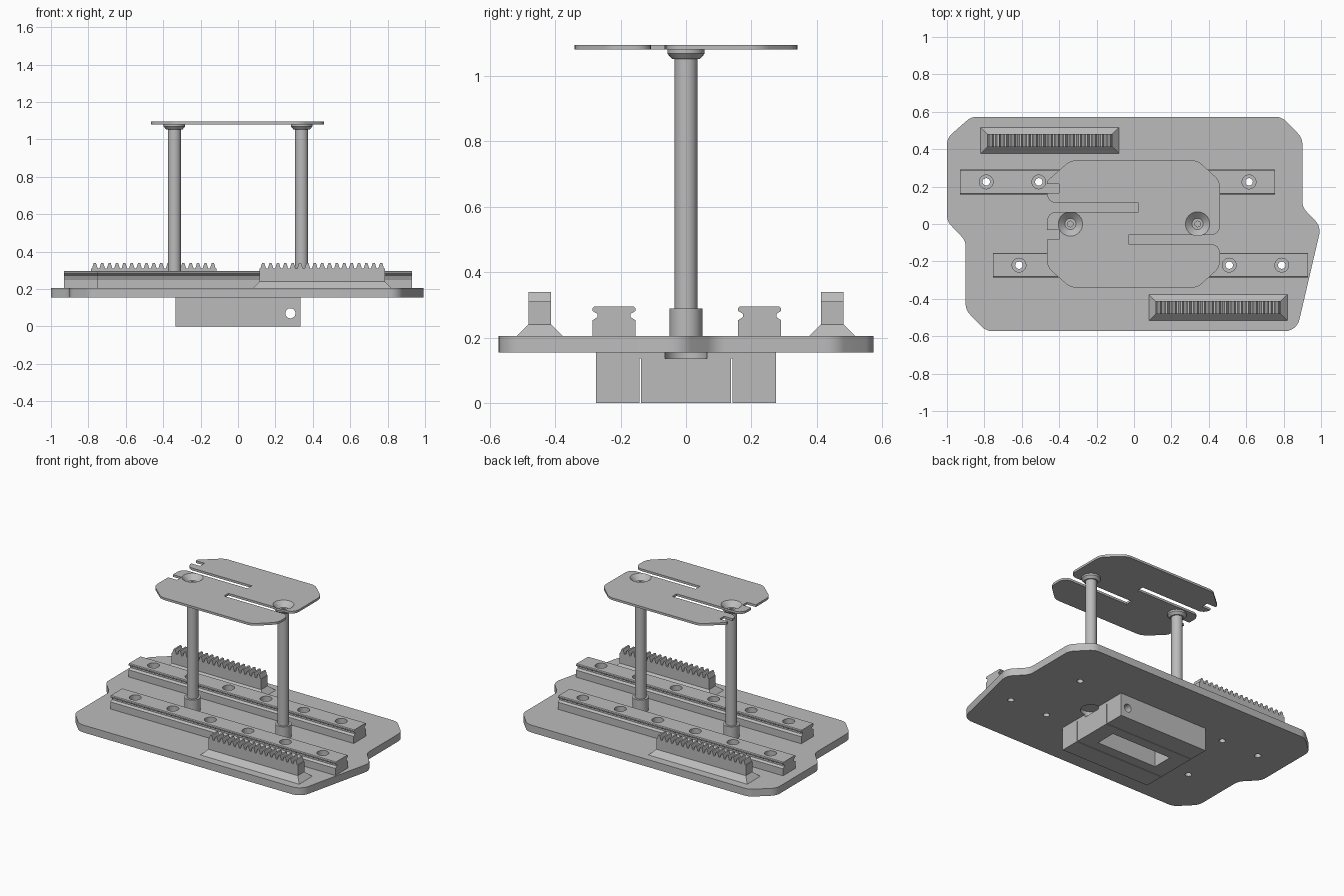
import bpy, bmesh, math
from mathutils import Vector, Matrix

cube = bpy.data.objects.get("Cube")
if cube:
    bpy.data.objects.remove(cube, do_unlink=True)

grey = bpy.data.materials.new("light_grey")
grey.use_nodes = True
GREY = (0.5, 0.5, 0.5, 1)
grey.diffuse_color = GREY
grey.node_tree.nodes["Principled BSDF"].inputs["Base Color"].default_value = GREY


def make(name, bm):
    bmesh.ops.recalc_face_normals(bm, faces=bm.faces)
    me = bpy.data.meshes.new(name)
    bm.to_mesh(me)
    bm.free()
    me.materials.append(grey)
    ob = bpy.data.objects.new(name, me)
    bpy.context.collection.objects.link(ob)
    return ob


def select(ob):
    bpy.ops.object.select_all(action='DESELECT')
    ob.select_set(True)
    bpy.context.view_layer.objects.active = ob


def smooth(ob):
    select(ob)
    bpy.ops.object.shade_smooth_by_angle(angle=math.radians(30))


def fillet(points, steps=6):
    """Round each (x, y, radius) corner of a closed outline."""
    out = []
    for i, (x, y, r) in enumerate(points):
        p = Vector((x, y))
        a = (Vector(points[i - 1][:2]) - p).normalized()
        b = (Vector(points[(i + 1) % len(points)][:2]) - p).normalized()
        if r == 0:
            out.append(p)
            continue
        half = a.angle(b) / 2
        t = r / math.tan(half)
        centre = p + (a + b).normalized() * (r / math.sin(half))
        start, end = p + a * t - centre, p + b * t - centre
        turn = start.angle_signed(end)
        for k in range(steps + 1):
            ang = -turn * k / steps
            c, s = math.cos(ang), math.sin(ang)
            out.append(centre + Vector((start.x * c - start.y * s, start.x * s + start.y * c)))
    return out


def extrude(name, outline, origin, u, v, w):
    """Sweep a flat outline lying in u, v along w."""
    bm = bmesh.new()
    o, u, v = Vector(origin), Vector(u), Vector(v)
    face = bm.faces.new([bm.verts.new(o + u * p[0] + v * p[1]) for p in outline])
    geo = bmesh.ops.extrude_face_region(bm, geom=[face])["geom"]
    bmesh.ops.translate(bm, vec=Vector(w), verts=[g for g in geo if isinstance(g, bmesh.types.BMVert)])
    return make(name, bm)


def slab(name, outline, z0, z1):
    return extrude(name, outline, (0, 0, z0), (1, 0, 0), (0, 1, 0), (0, 0, z1 - z0))


def box(name, x0, x1, y0, y1, z0, z1):
    return slab(name, [(x0, y0), (x1, y0), (x1, y1), (x0, y1)], z0, z1)


def rod(bm, r, a, b, n=32):
    a, b = Vector(a), Vector(b)
    rot = (b - a).to_track_quat('Z', 'Y').to_matrix().to_4x4()
    bmesh.ops.create_cone(bm, cap_ends=True, segments=n, radius1=r, radius2=r,
                          depth=(b - a).length, matrix=Matrix.Translation((a + b) / 2) @ rot)


def cut(ob, cutter):
    mod = ob.modifiers.new("cut", 'BOOLEAN')
    mod.operation, mod.solver, mod.object = 'DIFFERENCE', 'EXACT', cutter
    select(ob)
    bpy.ops.object.modifier_apply(modifier=mod.name)
    bpy.data.objects.remove(cutter, do_unlink=True)


def rods(*specs):
    bm = bmesh.new()
    for r, a, b in specs:
        rod(bm, r, a, b)
    return make("cutter", bm)


POSTS = (-0.34, 0.34)
BASE, TOP = 0.155, 0.205
RAIL_TOP = 0.295
PITCH = 0.281
rails = {"back_rail": (0.225, -0.93, 0.755), "front_rail": (-0.22, -0.755, 0.93)}
holes = {n: [x0 + 0.14 + PITCH * i for i in range(6)] for n, (y, x0, x1) in rails.items()}

# Base plate: half outline, repeated with a half turn
half = [(-1, 0.46, .08), (-0.87, 0.573, .08), (0.79, 0.573, .08), (0.9, 0.46, .08), (0.9, 0.09, .08)]
base = slab("base_plate", fillet(half + [(1, -0.015, .08)] +
            [(-x, -y, r) for x, y, r in half[1:]] + [(-1, 0.015, .08)]), BASE, TOP)
drill = [(0.02, (x, rails[n][0], 0.1), (x, rails[n][0], 0.25))
         for n in rails for x in holes[n] if abs(x) > 0.36]
cut(base, rods(*drill, *[(0.065, (x, 0, 0.13), (x, 0, 0.18)) for x in POSTS]))
smooth(base)

# Guide rails with grooved sides and counterbored holes
side = [(0.066, TOP), (0.066, 0.253), (0.051, 0.263), (0.051, 0.273),
        (0.066, 0.282), (0.066, 0.29), (0.061, RAIL_TOP)]
profile = side + [(-y, z) for y, z in reversed(side)]
for name, (y, x0, x1) in rails.items():
    rail = extrude(name, profile, (x0, y, 0), (0, 1, 0), (0, 0, 1), (x1 - x0, 0, 0))
    cut(rail, rods(*[(0.02, (x, y, 0.19), (x, y, 0.32)) for x in holes[name]]))
    cut(rail, rods(*[(0.037, (x, y, 0.25), (x, y, 0.32)) for x in holes[name]]))
    smooth(rail)

# Toothed racks on sloped feet
TEETH, LENGTH = 17, 0.67
for name, x0, y in (("back_rack", -0.785, 0.447), ("front_rack", 0.115, -0.447)):
    step = LENGTH / TEETH
    outline = [(0, 0.24), (0, 0.31)]
    for i in range(TEETH):
        outline += [((i + f) * step, z) for f, z in ((.12, .31), (.36, .34), (.64, .34), (.88, .31))]
    outline += [(LENGTH, 0.31), (LENGTH, 0.24)]
    extrude(name, outline, (x0, y - 0.035, 0), (1, 0, 0), (0, 0, 1), (0, 0.07, 0))
    foot = box(name + "_foot", x0 - 0.035, x0 + LENGTH + 0.035, y - 0.07, y + 0.07, TOP, 0.24)
    mid = x0 + LENGTH / 2
    for v in foot.data.vertices:
        if v.co.z > 0.22:
            v.co.x -= math.copysign(0.035, v.co.x - mid)
            v.co.y -= math.copysign(0.035, v.co.y - y)

# Block under the plate: pocket, slits, cross hole and post recesses
block = box("lower_block", -0.335, 0.333, -0.275, 0.275, 0, BASE)
cut(block, box("cutter", -0.225, 0.225, -0.07, 0.07, -0.05, 0.137))
for y in (-0.14, 0.14):
    cut(block, box("cutter", -0.5, 0.5, y - 0.002, y + 0.002, -0.05, 0.137))
cut(block, rods((0.027, (0.28, -0.5, 0.07), (0.28, 0.5, 0.07)),
                *[(0.065, (x, 0, 0.137), (x, 0, 0.2)) for x in POSTS]))
smooth(block)

# Posts: collar, shaft and countersunk head, turned from one profile
turned = [(0, TOP), (.05, TOP), (.05, .29), (.035, .29), (.035, 1.052), (.043, 1.052),
          (.057, 1.068), (.057, 1.08), (.065, 1.08), (.065, 1.095), (.03, 1.062),
          (.015, 1.062), (.015, 1.04), (0, 1.04)]
for name, x in zip(("right_post", "left_post"), POSTS):
    bm = bmesh.new()
    vs = [bm.verts.new((x + r, 0, z)) for r, z in turned]
    es = [bm.edges.new(p) for p in zip(vs, vs[1:])]
    bmesh.ops.spin(bm, geom=vs + es, cent=(x, 0, 0), axis=(0, 0, 1), angle=math.tau, steps=32)
    bmesh.ops.remove_doubles(bm, verts=bm.verts, dist=0.0005)
    smooth(make(name, bm))


# Top plate with two long slots and two edge notches
def notch(y0, y1):
    return [(-0.465, y0, 0), (-0.4, y0, 0), (-0.4, y1, 0), (-0.465, y1, 0)]


right = [(0.34, 0.34, .08), (0.46, 0.23, .08), (0.46, -0.06, .05), (-0.03, -0.06, 0),
         (-0.03, -0.107, 0), (0.46, -0.107, .05), (0.46, -0.23, .08), (0.34, -0.34, .08)]
left = [(-0.34, -0.34, .08), (-0.465, -0.23, .08)] + notch(-0.082, -0.033) + [
    (-0.465, 0.065, .05), (0.025, 0.065, 0), (0.025, 0.112, 0), (-0.465, 0.112, .05)
] + notch(0.165, 0.213) + [(-0.465, 0.23, 0), (-0.34, 0.34, .08)]
top = slab("top_plate", fillet(right + left), 1.08, 1.095)
cut(top, rods(*[(0.065, (x, 0, 1.0), (x, 0, 1.2)) for x in POSTS]))
smooth(top)
